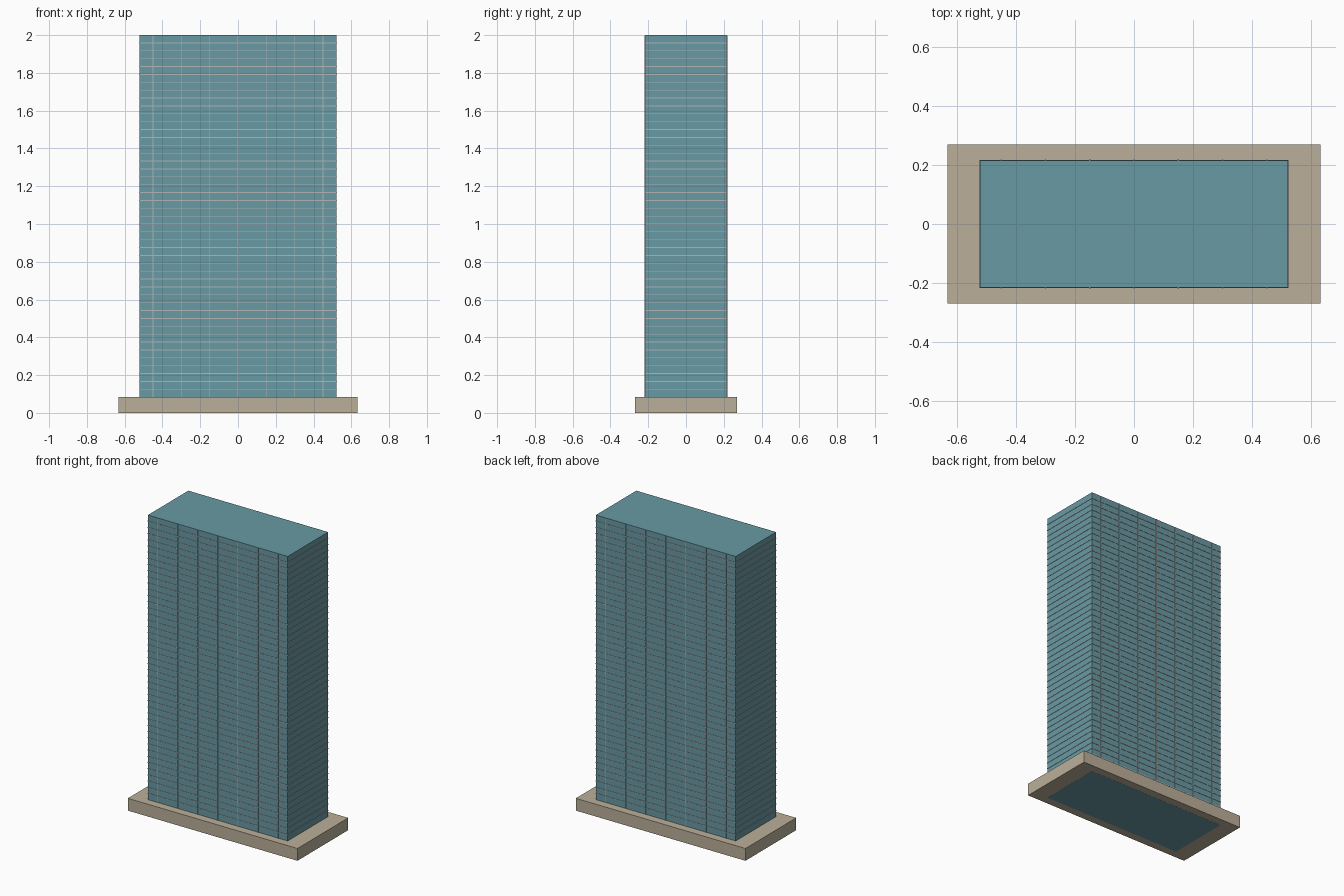
import bpy

if "Cube" in bpy.data.objects:
    bpy.data.objects.remove(bpy.data.objects["Cube"])

HEIGHT = 2.0
FLOORS = 48
STEP = HEIGHT / FLOORS


def material(name, rgb):
    m = bpy.data.materials.new(name)
    m.diffuse_color = (*rgb, 1)
    m.use_nodes = True
    m.node_tree.nodes["Principled BSDF"].inputs["Base Color"].default_value = m.diffuse_color
    return m


def box(name, x, y, z, mat):
    """Box spanning the (min, max) ranges x, y and z."""
    bpy.ops.mesh.primitive_cube_add(size=1)
    ob = bpy.context.object
    ob.name = name
    ob.location = [(a + b) / 2 for a, b in (x, y, z)]
    ob.scale = [b - a for a, b in (x, y, z)]
    bpy.ops.object.transform_apply(location=True, rotation=False, scale=True)
    ob.data.materials.append(mat)
    return ob


glass = material("glass", (0.14, 0.32, 0.37))
stone = material("stone", (0.50, 0.43, 0.32))
metal = material("metal", (0.45, 0.47, 0.46))

# Glass tower and the plinth around its foot
box("tower", (-0.521, 0.521), (-0.215, 0.215), (0, HEIGHT), glass)
box("plinth", (-0.632, 0.632), (-0.27, 0.27), (0.0005, 2 * STEP), stone)

# Thin floor bands wrapping all four sides
band = box("floor_bands", (-0.5235, 0.5235), (-0.2175, 0.2175),
           (3 * STEP - 0.002, 3 * STEP + 0.002), metal)
array = band.modifiers.new("floors", 'ARRAY')
array.count = FLOORS - 3
array.use_relative_offset = False
array.use_constant_offset = True
array.constant_offset_displace = (0, 0, STEP)

# Vertical fins on the front and back faces
for side, name in ((-1, "front"), (1, "back")):
    for i in range(-3, 4):
        x = 0.15 * i
        y = sorted((side * 0.213, side * 0.2185))
        box(f"{name}_fin_{i + 4}", (x - 0.002, x + 0.002), y,
            (2 * STEP - 0.01, HEIGHT - 0.001), metal)
